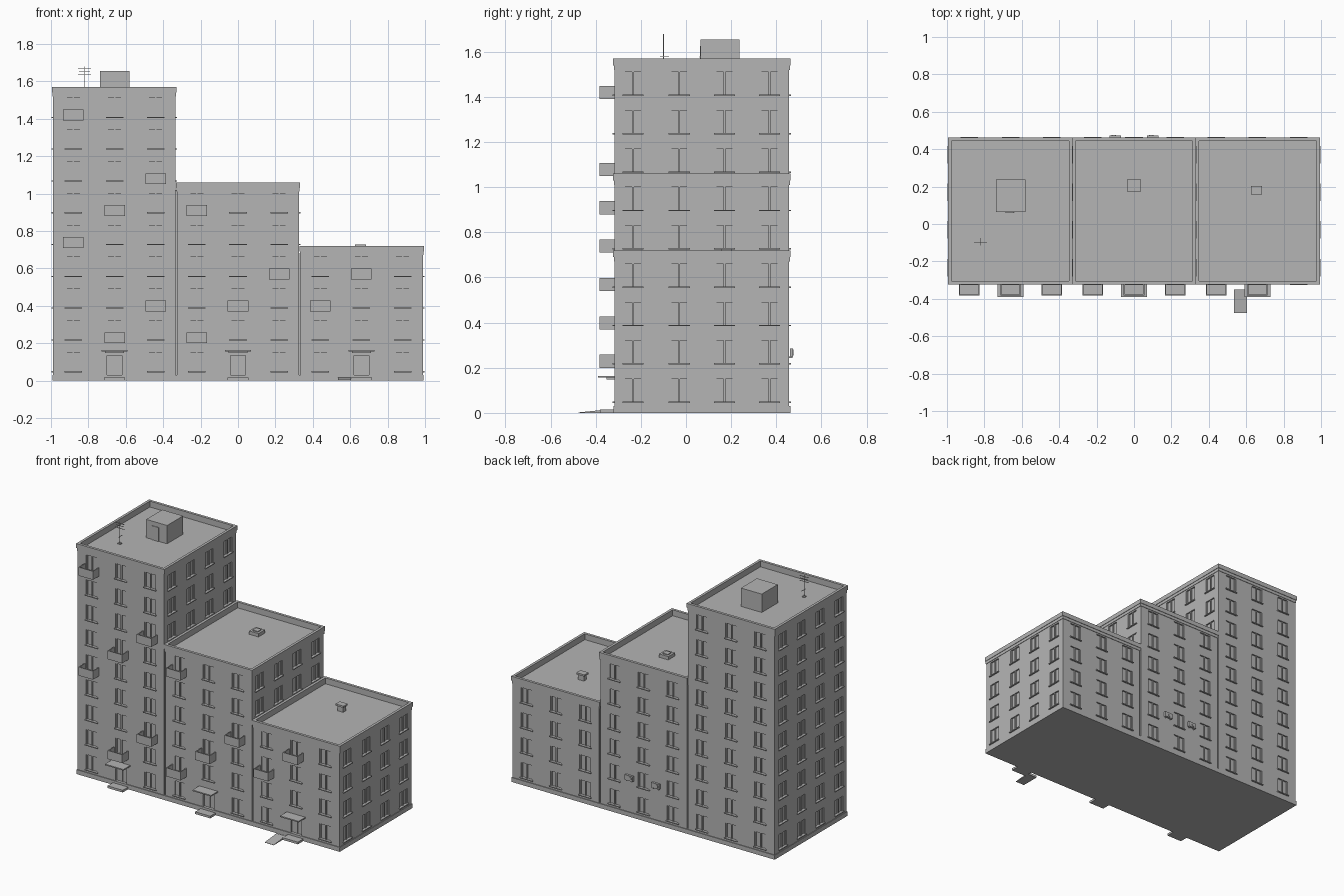
import bpy, bmesh
from mathutils import Matrix, Vector

if "Cube" in bpy.data.objects:
    bpy.data.objects.remove(bpy.data.objects["Cube"])

GREY = (0.46, 0.46, 0.46, 1)
concrete = bpy.data.materials.new("concrete grey")
concrete.use_nodes = True
concrete.diffuse_color = GREY
concrete.node_tree.nodes["Principled BSDF"].inputs["Base Color"].default_value = GREY


def add_box(bm, x0, x1, y0, y1, z0, z1):
    lo, hi = Vector((x0, y0, z0)), Vector((x1, y1, z1))
    scale = Matrix.Diagonal((*(hi - lo), 1))
    return bmesh.ops.create_cube(bm, size=1, matrix=Matrix.Translation((lo + hi) / 2) @ scale)["verts"]


def finish(name, bm, helper=False):
    mesh = bpy.data.meshes.new(name)
    bm.to_mesh(mesh)
    bm.free()
    mesh.materials.append(concrete)
    obj = bpy.data.objects.new(name, mesh)
    bpy.context.collection.objects.link(obj)
    if helper:
        obj.hide_render = True
        obj.hide_viewport = True
        obj.display_type = 'WIRE'
    return obj


def boxes(name, *dims):
    bm = bmesh.new()
    for d in dims:
        add_box(bm, *d)
    return finish(name, bm)


def wall_box(bm, wall, along, half, z0, z1, inner, outer):
    """Box on a wall, given as (axis, position, outward sign)."""
    axis, pos, sign = wall
    a, b = sorted((pos + sign * inner, pos + sign * outer))
    if axis == "y":
        add_box(bm, along - half, along + half, a, b, z0, z1)
    else:
        add_box(bm, a, b, along - half, along + half, z0, z1)


FRONT, BACK = -0.317, 0.457
FLOOR, SILL, WIN_H, HALF = 0.17, 0.05, 0.1, 0.042
SIDE_Y = [-0.235, -0.03, 0.17, 0.37]
ENTRANCES = [-0.66, 0, 0.66]
TRIM = 0.006


def build_block(name, x0, x1, top, floors, columns, sides):
    holes, trim = bmesh.new(), bmesh.new()
    # every window as (wall, position along it, floor)
    windows = []
    for f in range(floors):
        for c in columns:
            if f > 0 or c not in ENTRANCES:
                windows.append((("y", FRONT, -1), c, f))
            windows.append((("y", BACK, 1), c, f))
        for x, sign, first in sides:
            if f >= first:
                windows += [(("x", x, sign), y, f) for y in SIDE_Y]
    for wall, along, f in windows:
        z = SILL + f * FLOOR
        wall_box(holes, wall, along, HALF, z, z + WIN_H, -0.01, 0.03)
        wall_box(trim, wall, along, 0.047, z - 0.006, z, -0.009, 0.009)
        wall_box(trim, wall, along, 0.004, z, z + WIN_H, -0.011, -0.003)
        # slim sash frame inside the opening
        for s in (-1, 1):
            wall_box(trim, wall, along + s * (HALF - 0.003), 0.004, z, z + WIN_H, -0.011, -0.005)
    # entrance recesses
    for c in columns:
        if c in ENTRANCES:
            wall_box(holes, ("y", FRONT, -1), c, 0.04, 0.015, 0.135, -0.015, 0.03)
            wall_box(trim, ("y", FRONT, -1), c, 0.003, 0.015, 0.135, -0.016, -0.011)
    # sunken roof inside the parapet
    add_box(holes, x0 + 0.012, x1 - 0.012, FRONT + 0.012, BACK - 0.012, top - 0.04, top + 0.1)
    cutter = finish(name + "_cutter", holes, helper=True)
    body = boxes(name + "_walls", (x0, x1, FRONT, BACK, 0, top))
    mod = body.modifiers.new("openings", 'BOOLEAN')
    mod.object, mod.operation, mod.solver = cutter, 'DIFFERENCE', 'EXACT'
    finish(name + "_window_trim", trim)

    # cornice ring in two steps, and the plinth
    ring = bmesh.new()
    for z0, z1, out in ((top - 0.05, top - 0.03, 0.003), (top - 0.03, top, TRIM)):
        add_box(ring, x0 - out, x1 + out, FRONT - out, FRONT + 0.012, z0, z1)
        add_box(ring, x0 - out, x1 + out, BACK - 0.012, BACK + out, z0, z1)
        add_box(ring, x0 - out, x0 + 0.012, FRONT, BACK, z0, z1)
        add_box(ring, x1 - 0.012, x1 + out, FRONT, BACK, z0, z1)
    finish(name + "_cornice", ring)


build_block("tall_block", -0.988, -0.335, 1.57, 9, [-0.88, -0.66, -0.44],
            [(-0.988, -1, 0), (-0.335, 1, 6)])
build_block("middle_block", -0.326, 0.326, 1.06, 6, [-0.22, 0, 0.22], [(0.326, 1, 4)])
build_block("low_block", 0.335, 0.988, 0.72, 4, [0.44, 0.66, 0.88], [(0.988, 1, 0)])

# Dark joints between blocks, set back from the walls
boxes("joint_fill", (-0.337, -0.324, FRONT + 0.01, BACK - 0.01, 0, 1.02),
      (0.324, 0.337, FRONT + 0.01, BACK - 0.01, 0, 0.68))

# Plinth strip around the base
boxes("plinth", (-0.992, 0.992, FRONT - 0.005, BACK + 0.005, 0, 0.03))

# Balconies: (column, floor)
BALCONIES = [(-0.88, 8), (-0.44, 6), (-0.66, 5), (-0.22, 5), (-0.88, 4), (0.22, 3),
             (0.66, 3), (-0.44, 2), (0, 2), (0.44, 2), (-0.66, 1), (-0.22, 1)]
bal = bmesh.new()
OUT, T = -0.383, 0.006
for x, f in BALCONIES:
    z0 = f * FLOOR + 0.03
    z1 = z0 + 0.058
    add_box(bal, x - 0.055, x + 0.055, OUT, FRONT, z0, z0 + 0.008)
    add_box(bal, x - 0.055, x + 0.055, OUT, OUT + T, z0, z1)
    for s in (-1, 1):
        add_box(bal, x + s * 0.052 - T / 2, x + s * 0.052 + T / 2, OUT, FRONT, z0, z1)
finish("balconies", bal)

# Entrance canopies and door steps
ent = bmesh.new()
for x in ENTRANCES:
    add_box(ent, x - 0.07, x + 0.07, -0.39, FRONT, 0.156, 0.164)
    add_box(ent, x - 0.05, x + 0.05, -0.353, FRONT, 0.147, 0.156)
    add_box(ent, x - 0.057, x + 0.057, -0.38, FRONT, 0, 0.015)
finish("entrance_canopies_and_steps", ent)

# Access ramp: a slab whose far top edge drops to the ground
bm = bmesh.new()
for v in add_box(bm, 0.535, 0.603, -0.477, -0.35, 0, 0.015):
    if v.co.y < -0.4 and v.co.z > 0.01:
        v.co.z = 0.002
finish("access_ramp", bm)

# Roof stair house with its door
boxes("roof_house", (-0.737, -0.58, 0.065, 0.237, 1.52, 1.655))
boxes("roof_house_door", (-0.69, -0.64, 0.061, 0.066, 1.53, 1.625),
      (-0.648, -0.644, 0.059, 0.062, 1.575, 1.58))

# Aerial: mast, cross rods and base
R = 0.0015
rods = [(-0.82 - w, -0.82 + w, -0.1 - R, -0.1 + R, z - R, z + R)
        for w, z in ((0.035, 1.635), (0.03, 1.652), (0.035, 1.668))]
boxes("roof_aerial", (-0.82 - R, -0.82 + R, -0.1 - R, -0.1 + R, 1.53, 1.68),
      (-0.82 - R, -0.82 + R, -0.115, -0.075, 1.577, 1.58),
      (-0.83, -0.81, -0.11, -0.09, 1.53, 1.536), *rods)

# Roof hatch and capped vent
boxes("roof_hatch", (-0.035, 0.035, 0.17, 0.24, 1.02, 1.043),
      (-0.02, 0.02, 0.185, 0.225, 1.043, 1.048))
boxes("roof_vent", (0.633, 0.677, 0.165, 0.195, 0.68, 0.715),
      (0.625, 0.685, 0.158, 0.202, 0.715, 0.727))

# Cooling units on the back wall, with a round fan grille
for x, side in ((-0.1, "right"), (0.1, "left")):
    bm = bmesh.new()
    add_box(bm, x - 0.03, x + 0.03, BACK + 0.003, 0.474, 0.25, 0.285)
    for s in (-1, 1):
        add_box(bm, x + s * 0.02 - 0.002, x + s * 0.02 + 0.002, BACK - 0.002, 0.472, 0.244, 0.25)
    place = Matrix.Translation((x - 0.008, 0.474, 0.2675)) @ Matrix.Rotation(1.5708, 4, 'X')
    bmesh.ops.create_cone(bm, cap_ends=True, segments=12, radius1=0.013, radius2=0.013,
                          depth=0.006, matrix=place)
    finish(side + "_cooling_unit", bm)
